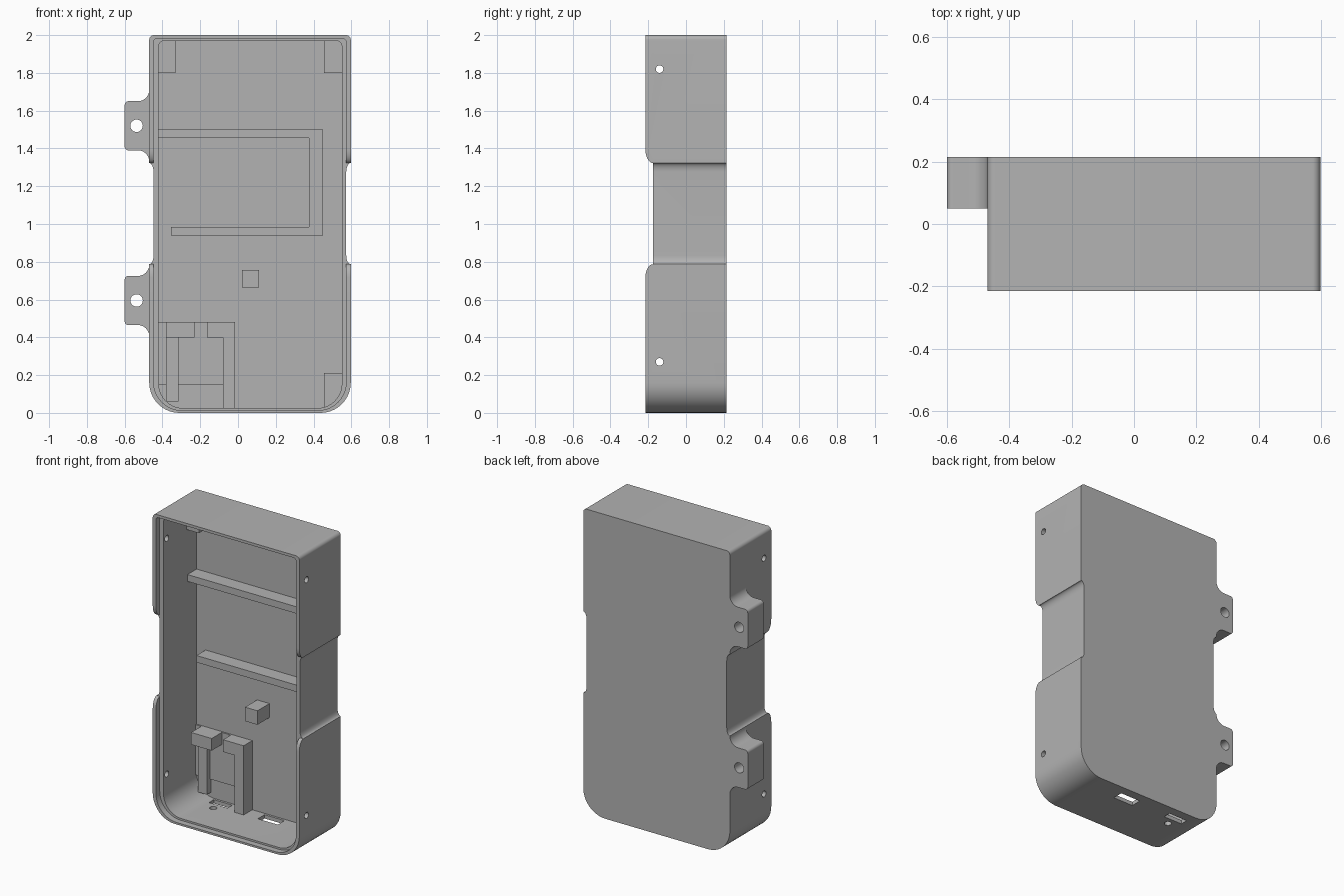
import bpy, math
from math import cos, sin, pi

if "Cube" in bpy.data.objects:
    bpy.data.objects.remove(bpy.data.objects["Cube"], do_unlink=True)

grey = bpy.data.materials.new("matte_grey")
grey.use_nodes = True
colour = (0.45, 0.45, 0.45, 1)
grey.diffuse_color = colour
grey.node_tree.nodes["Principled BSDF"].inputs["Base Color"].default_value = colour


def arc(cx, cz, rx, rz, a0, a1, n=10):
    """Points on an elliptical arc, angles in degrees."""
    angles = [math.radians(a0 + (a1 - a0) * i / n) for i in range(n + 1)]
    return [(cx + rx * cos(a), cz + rz * sin(a)) for a in angles]


def rounded(x0, x1, z0, z1, bl=0, br=0, tr=0, tl=0, stretch=1):
    """Rectangle with its own radius at each corner."""
    pts = []
    for x, z, sx, sz, r, a in ((x0, z0, 1, 1, bl, 180), (x1, z0, -1, 1, br, 270),
                               (x1, z1, -1, -1, tr, 0), (x0, z1, 1, -1, tl, 90)):
        if r:
            rz = r * stretch
            pts += arc(x + sx * r, z + sz * rz, r, rz, a, a + 90)
        else:
            pts.append((x, z))
    return pts


def prism(name, pts, d0, d1, axis="y"):
    """Extrude a profile along an axis."""
    place = {"x": lambda a, b, d: (d, a, b),
             "y": lambda a, b, d: (a, d, b),
             "z": lambda a, b, d: (a, b, d)}[axis]
    n = len(pts)
    verts = [place(a, b, d) for d in (d0, d1) for a, b in pts]
    faces = [tuple(range(n)), tuple(reversed(range(n, 2 * n)))]
    faces += [(i, i + n, (i + 1) % n + n, (i + 1) % n) for i in range(n)]
    mesh = bpy.data.meshes.new(name)
    mesh.from_pydata(verts, [], faces)
    ob = bpy.data.objects.new(name, mesh)
    bpy.context.collection.objects.link(ob)
    mesh.materials.append(grey)
    select(ob)
    bpy.ops.object.mode_set(mode="EDIT")
    bpy.ops.mesh.select_all(action="SELECT")
    bpy.ops.mesh.normals_make_consistent(inside=False)
    bpy.ops.object.mode_set(mode="OBJECT")
    return ob


def select(ob):
    bpy.ops.object.select_all(action="DESELECT")
    ob.select_set(True)
    bpy.context.view_layer.objects.active = ob


def cut(target, *profile):
    """Subtract a prism and discard the cutter."""
    cutter = prism("cutter", *profile)
    cutter.hide_render = True
    select(target)
    mod = target.modifiers.new("cut", "BOOLEAN")
    mod.operation, mod.solver, mod.object = "DIFFERENCE", "EXACT", cutter
    bpy.ops.object.modifier_apply(modifier=mod.name)
    bpy.data.objects.remove(cutter, do_unlink=True)


def smooth(ob):
    select(ob)
    bpy.ops.object.shade_smooth_by_angle(angle=math.radians(30))


def circle(a, b, r):
    return arc(a, b, r, r, 0, 360, 24)[:-1]


FRONT, BACK, FLOOR, LEDGE = -0.215, 0.215, 0.17, -0.175

# Case shell: outer block, cavity and stepped rim
case = prism("case", rounded(-0.47, 0.597, 0, 2, 0.16, 0.16, 0.025, 0.025), FRONT, BACK)
cut(case, rounded(-0.42, 0.55, 0.025, 1.97, 0.13, 0.13, 0.03, 0.03), -0.4, FLOOR)
cut(case, rounded(-0.447, 0.573, 0.013, 1.982, 0.15, 0.15, 0.02, 0.02), -0.4, LEDGE)

# Waist grips on both sides
cut(case, rounded(0.573, 0.8, 0.787, 1.323, bl=0.024, tl=0.024, stretch=2), -0.5, 0.5)
cut(case, rounded(-0.8, -0.447, 0.787, 1.323, br=0.024, tr=0.024, stretch=2), -0.5, 0.5)

# Rim removed along the waist, with rounded ends
notch = [(-0.4, 0.715)] + arc(LEDGE, 0.715, 0.04, 0.072, 180, 90)
notch += arc(LEDGE, 1.395, 0.04, 0.072, 270, 180) + [(-0.4, 1.395)]
cut(case, notch, -0.8, 0.8, "x")

# Screw holes through the side walls
for z in (0.27, 1.82):
    cut(case, circle(-0.14, z, 0.02), -0.8, 0.8, "x")

# Ports in the bottom wall
cut(case, rounded(0.085, 0.23, 0.085, 0.155), -0.1, 0.06, "z")
cut(case, rounded(-0.285, -0.15, 0.105, 0.155), -0.1, 0.06, "z")
cut(case, circle(-0.22, 0.056, 0.022), -0.1, 0.06, "z")
smooth(case)

# Mounting ears with flared roots
for name, zc in (("lower_ear", 0.595), ("upper_ear", 1.52)):
    half = arc(-0.53, 0.19, 0.06, 0.06, 0, -90) + arc(-0.58, 0.11, 0.02, 0.02, 90, 180)
    half = [(-0.445, 0.19)] + half
    outline = half + [(x, -z) for x, z in reversed(half)]
    ear = prism(name, [(x, z + zc) for x, z in outline], 0.05, BACK)
    cut(ear, circle(-0.537, zc, 0.033), -0.3, 0.4)
    smooth(ear)

# Parts standing on the inside of the back wall: x0, x1, z0, z1, front y
SINK = FLOOR + 0.015
interior = {
    "frame_right_bar": (0.375, 0.45, 0.94, 1.5, 0.075),
    "frame_top_bar": (-0.425, 0.38, 1.455, 1.5, 0.075),
    "frame_bottom_bar": (-0.355, 0.38, 0.94, 0.985, 0.075),
    "support_block": (0.02, 0.11, 0.665, 0.757, 0.045),
    "cradle_pad": (-0.425, -0.015, 0.15, 0.48, 0.16),
    "cradle_left_rail": (-0.38, -0.315, 0.06, 0.41, 0.127),
    "cradle_left_hook": (-0.38, -0.23, 0.4, 0.48, 0.055),
    "cradle_right_rail": (-0.08, -0.015, 0.02, 0.48, 0.08),
    "cradle_right_tab": (-0.165, -0.075, 0.4, 0.48, 0.08),
    "top_left_post": (0.455, 0.555, 1.8, 1.975, 0.065),
    "top_right_post": (-0.425, -0.33, 1.8, 1.975, 0.065),
}
for name, (x0, x1, z0, z1, y) in interior.items():
    prism(name, rounded(x0, x1, z0, z1), y, SINK)

# Corner post that follows the rounded bottom corner
post = prism("bottom_left_post", rounded(0.455, 0.555, 0.02, 0.21, br=0.095, stretch=1.4), 0.065, SINK)
smooth(post)
